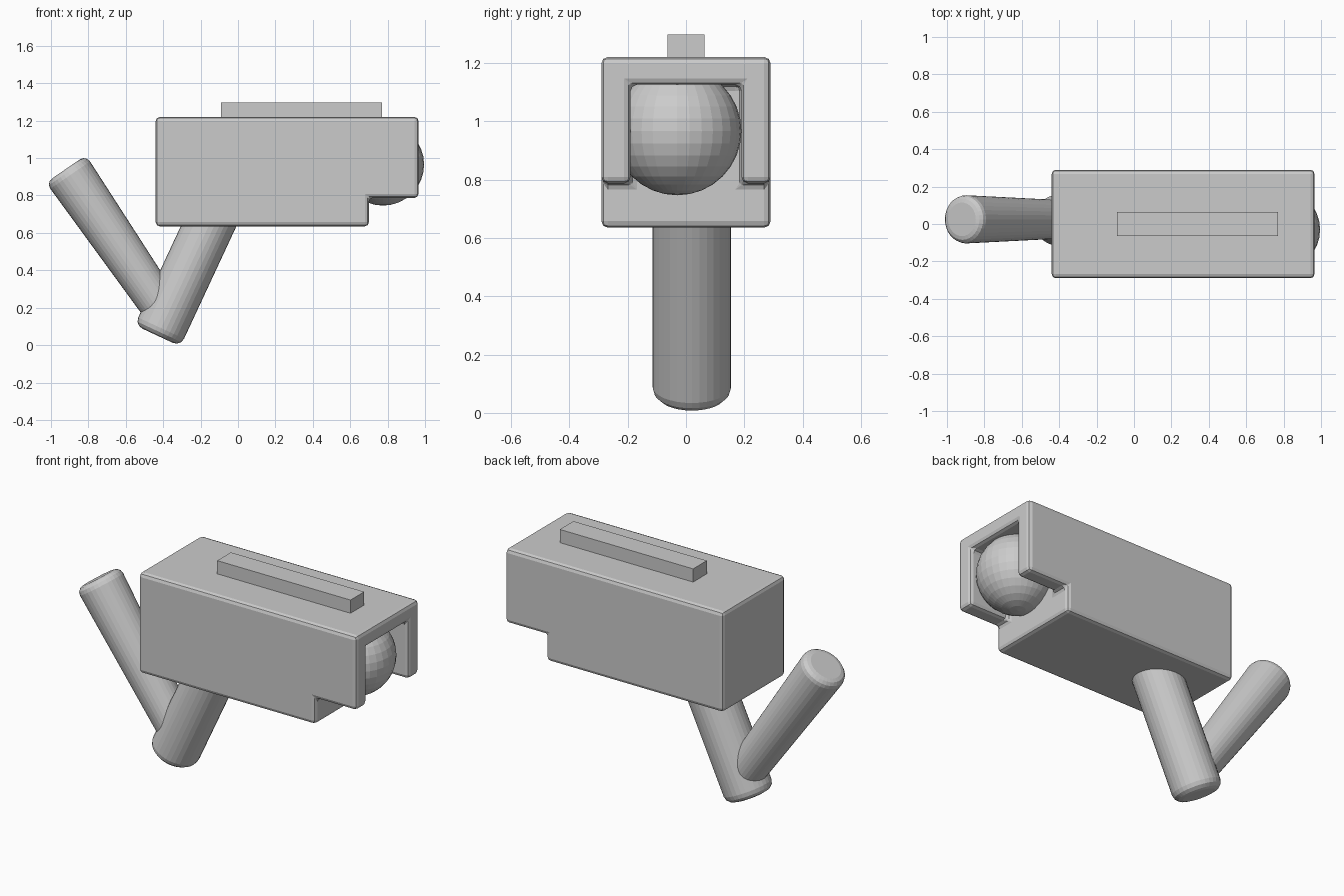
import bpy, bmesh
from math import radians
from mathutils import Vector

if "Cube" in bpy.data.objects:
    bpy.data.objects.remove(bpy.data.objects["Cube"])


def box(name, x, y, z):
    bpy.ops.mesh.primitive_cube_add(size=1, location=[sum(r) / 2 for r in (x, y, z)])
    ob = bpy.context.object
    ob.name = name
    ob.scale = [r[1] - r[0] for r in (x, y, z)]
    bpy.ops.object.transform_apply(location=False, rotation=False, scale=True)
    return ob


def bevel(ob, width, segments):
    m = ob.modifiers.new("rounded_edges", 'BEVEL')
    m.width, m.segments = width, segments
    m.limit_method, m.angle_limit = 'ANGLE', radians(40)


def rod(name, start, end, r1, r2, width):
    a, b = Vector(start), Vector(end)
    bpy.ops.mesh.primitive_cone_add(vertices=32, radius1=r1, radius2=r2,
                                    depth=(b - a).length, location=(a + b) / 2)
    ob = bpy.context.object
    ob.name = name
    ob.rotation_euler = (b - a).to_track_quat('Z', 'Y').to_euler()
    bevel(ob, width, 3)
    return ob


# Housing with an open, overhanging front end
housing = box("housing", (-0.44, 0.965), (-0.29, 0.29), (0.635, 1.22))

# Cutter: slot between the arms plus the step below them, one stepped profile
half = [(0.4, 0.5), (0.4, 0.787), (0.19, 0.787), (0.19, 1.125)]
outline = half + [(-y, z) for y, z in reversed(half)]
bm = bmesh.new()
face = bm.faces.new([bm.verts.new((0.70, y, z)) for y, z in outline])
ext = bmesh.ops.extrude_face_region(bm, geom=[face])
bmesh.ops.translate(bm, vec=(0.4, 0, 0),
                    verts=[v for v in ext["geom"] if isinstance(v, bmesh.types.BMVert)])
bmesh.ops.recalc_face_normals(bm, faces=bm.faces)
mesh = bpy.data.meshes.new("slot_cutter")
bm.to_mesh(mesh)
bm.free()
cutter = bpy.data.objects.new("slot_cutter", mesh)
bpy.context.collection.objects.link(cutter)
cutter.hide_render = True
cutter.display_type = 'WIRE'
cut = housing.modifiers.new("slot", 'BOOLEAN')
cut.operation, cut.solver, cut.object = 'DIFFERENCE', 'EXACT', cutter
bevel(housing, 0.022, 2)

# Applied so the cutter can go
bpy.context.view_layer.objects.active = housing
bpy.ops.object.modifier_apply(modifier="slot")
bpy.data.objects.remove(cutter)

# Rail on top
box("top_rail", (-0.09, 0.77), (-0.063, 0.063), (1.20, 1.297))

# Ball lens in the slot
bpy.ops.mesh.primitive_uv_sphere_add(segments=32, ring_count=16, radius=0.22,
                                     location=(0.775, -0.03, 0.966))
bpy.context.object.name = "ball_lens"

# Bent mounting arm: support post and tapered wall arm
rod("support_post", (-0.43, 0.02, 0.05), (-0.09, 0.02, 0.78), 0.135, 0.135, 0.045)
rod("wall_arm", (-0.335, 0.025, 0.09), (-0.92, 0.025, 0.942), 0.10, 0.13, 0.04)
